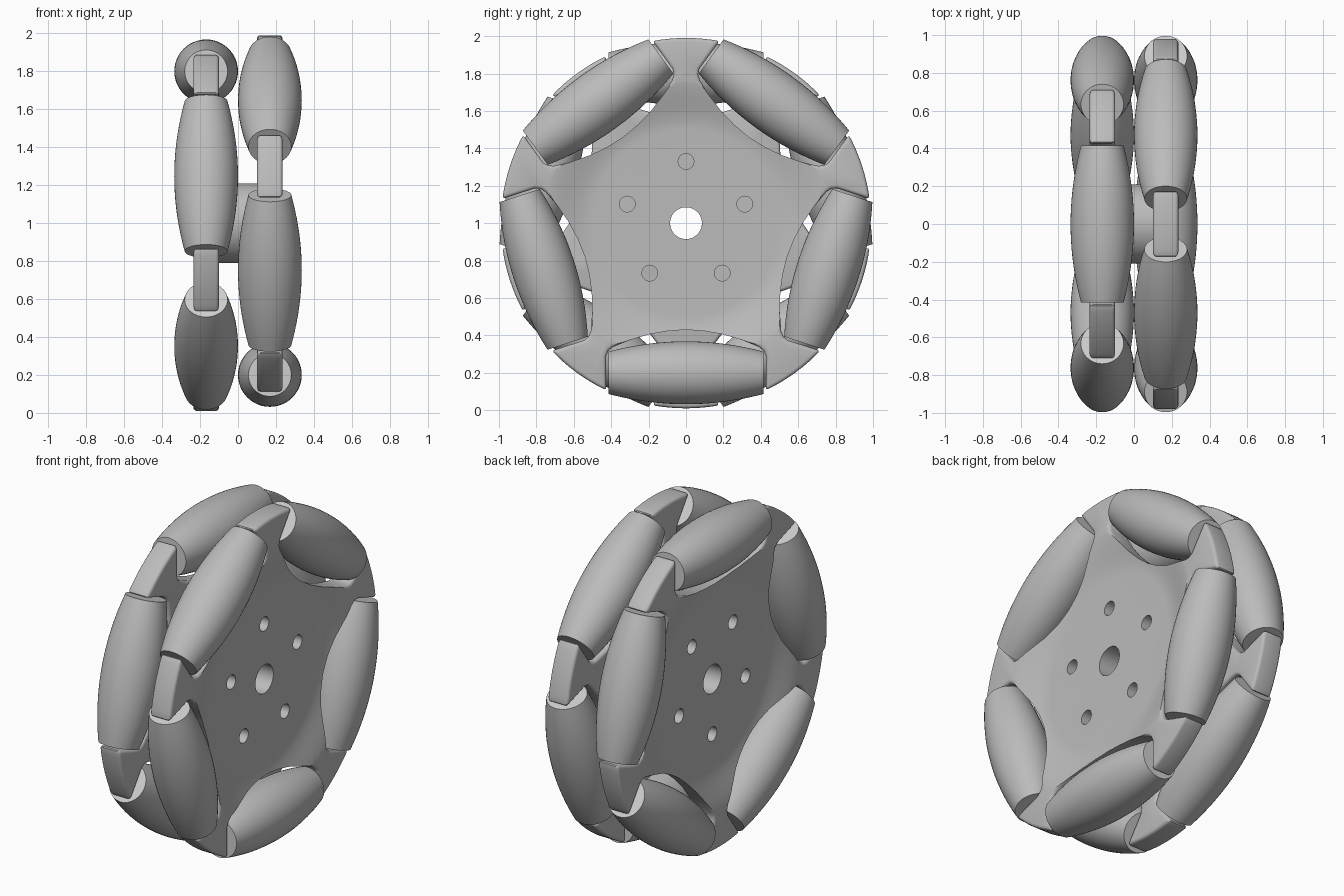
import bpy, bmesh
from math import sin, cos, pi, radians, asin, degrees
from mathutils import Matrix

cube = bpy.data.objects.get("Cube")
if cube:
    bpy.data.objects.remove(cube, do_unlink=True)

ROW_X = 0.168        # middle of each roller row
TIP_R = 0.99         # outer radius of the posts
POCKET_U = 0.427     # half length of a roller pocket
STEP = 2 * pi / 5


def material(name, value):
    m = bpy.data.materials.new(name)
    m.use_nodes = True
    color = (value, value, value, 1)
    m.diffuse_color = color
    m.node_tree.nodes["Principled BSDF"].inputs["Base Color"].default_value = color
    return m


grey = material("mid grey", 0.5)
light_grey = material("light grey", 0.62)


def to_mesh(bm, name):
    bmesh.ops.recalc_face_normals(bm, faces=bm.faces[:])
    mesh = bpy.data.meshes.new(name)
    bm.to_mesh(mesh)
    bm.free()
    return mesh


def add(name, mesh):
    ob = bpy.data.objects.new(name, mesh)
    bpy.context.scene.collection.objects.link(ob)
    return ob


def smooth(mesh, angle=35):
    mesh.shade_smooth()
    mesh.set_sharp_from_angle(angle=radians(angle))


def lathe(bm, profile, steps, cap=True, y=0, z=0):
    """Revolve (x, radius) points around an axis parallel to x."""
    rings = [[bm.verts.new((x, y + r * sin(2 * pi * i / steps), z + r * cos(2 * pi * i / steps)))
              for i in range(steps)] for x, r in profile]
    for a, b in zip(rings, rings[1:]):
        for i in range(steps):
            j = (i + 1) % steps
            bm.faces.new((a[i], a[j], b[j], b[i]))
    if cap:
        bm.faces.new(rings[0])
        bm.faces.new(rings[-1])


# Star-shaped plate: five flared posts with arched roller pockets between them
def plate_outline():
    half_arch = [(POCKET_U, 0.71), (0.415, 0.682), (0.39, 0.662), (0.3, 0.625),
                 (0.2, 0.595), (0.1, 0.577)]
    arch = [(-u, v) for u, v in half_arch] + [(0, 0.57)] + half_arch[::-1]
    tip = STEP / 2 - asin(POCKET_U / TIP_R)
    points = []
    for i in range(5):
        a = i * STEP
        for k in range(-4, 5):
            t = a + tip * k / 4
            points.append((TIP_R * sin(t), TIP_R * cos(t)))
        m = a + STEP / 2
        points += [(u * cos(m) + v * sin(m), v * cos(m) - u * sin(m)) for u, v in arch]
    return points


bm = bmesh.new()
face = bm.faces.new([bm.verts.new((0.1, y, z)) for y, z in plate_outline()])
extruded = bmesh.ops.extrude_face_region(bm, geom=[face])["geom"]
bmesh.ops.translate(bm, vec=(0.135, 0, 0),
                    verts=[e for e in extruded if isinstance(e, bmesh.types.BMVert)])
plate = add("plate_blank", to_mesh(bm, "plate_blank"))

# Shallow dish that hollows the outer face down to a flat disc
bm = bmesh.new()
dish_profile = []
for k in range(13):
    t = k / 12
    dish_profile.append((0.175 + 0.063 * t * t * (3 - 2 * t), 0.5 + 0.3 * t))
lathe(bm, dish_profile + [(0.4, 0.8)], 96)
dish = add("dish_cutter", to_mesh(bm, "dish_cutter"))

# Axle bore and bolt holes
bm = bmesh.new()
lathe(bm, [(0, 0.085), (0.5, 0.085)], 48)
for i in range(5):
    lathe(bm, [(0, 0.042), (0.5, 0.042)], 32, y=0.33 * sin(i * STEP), z=0.33 * cos(i * STEP))
holes = add("hole_cutter", to_mesh(bm, "hole_cutter"))

bevel = plate.modifiers.new("round_edges", "BEVEL")
bevel.width = 0.018
bevel.segments = 3
bevel.limit_method = "ANGLE"
bevel.angle_limit = radians(40)
for cutter in (dish, holes):
    cutter.hide_render = True
    cut = plate.modifiers.new("cut", "BOOLEAN")
    cut.operation = "DIFFERENCE"
    cut.solver = "EXACT"
    cut.object = cutter
graph = bpy.context.evaluated_depsgraph_get()
graph.update()
plate_mesh = bpy.data.meshes.new_from_object(plate.evaluated_get(graph))
plate_mesh.name = "wheel_plate"
plate_mesh.materials.clear()
plate_mesh.materials.append(grey)
smooth(plate_mesh)
for ob in (plate, dish, holes):
    bpy.data.objects.remove(ob, do_unlink=True)

# Barrel roller with lighter flat ends
bm = bmesh.new()
LENGTH = 0.415
lathe(bm, [(LENGTH * k / 10, 0.168 - 0.055 * (k / 10) ** 2) for k in range(-10, 11)], 48)
roller_mesh = to_mesh(bm, "roller")
roller_mesh.materials.append(grey)
roller_mesh.materials.append(light_grey)
for p in roller_mesh.polygons:
    p.material_index = 1 if abs(p.normal.x) > 0.9 else 0
smooth(roller_mesh)

# Two rows, the second turned about so its posts sit behind the first row's rollers
for row, turn in (("left", 0), ("right", pi)):
    base = Matrix.Translation((0, 0, 1)) @ Matrix.Rotation(turn, 4, "Y")
    add(row + "_wheel_plate", plate_mesh).matrix_world = base
    for i in range(5):
        spin = Matrix.Rotation((i + 0.5) * STEP, 4, "X")
        place = Matrix.Translation((ROW_X, 0, 0.8)) @ Matrix.Rotation(pi / 2, 4, "Z")
        add(f"{row}_roller_{i + 1}", roller_mesh).matrix_world = base @ spin @ place

# Hub sleeve joining the two plates
bm = bmesh.new()
lathe(bm, [(-0.1, 0.085), (-0.1, 0.21), (0.1, 0.21), (0.1, 0.085), (-0.1, 0.085)], 64, cap=False)
bmesh.ops.remove_doubles(bm, verts=bm.verts[:], dist=0.0001)
hub_mesh = to_mesh(bm, "hub_sleeve")
hub_mesh.materials.append(grey)
smooth(hub_mesh)
add("hub_sleeve", hub_mesh).location = (0, 0, 1)
